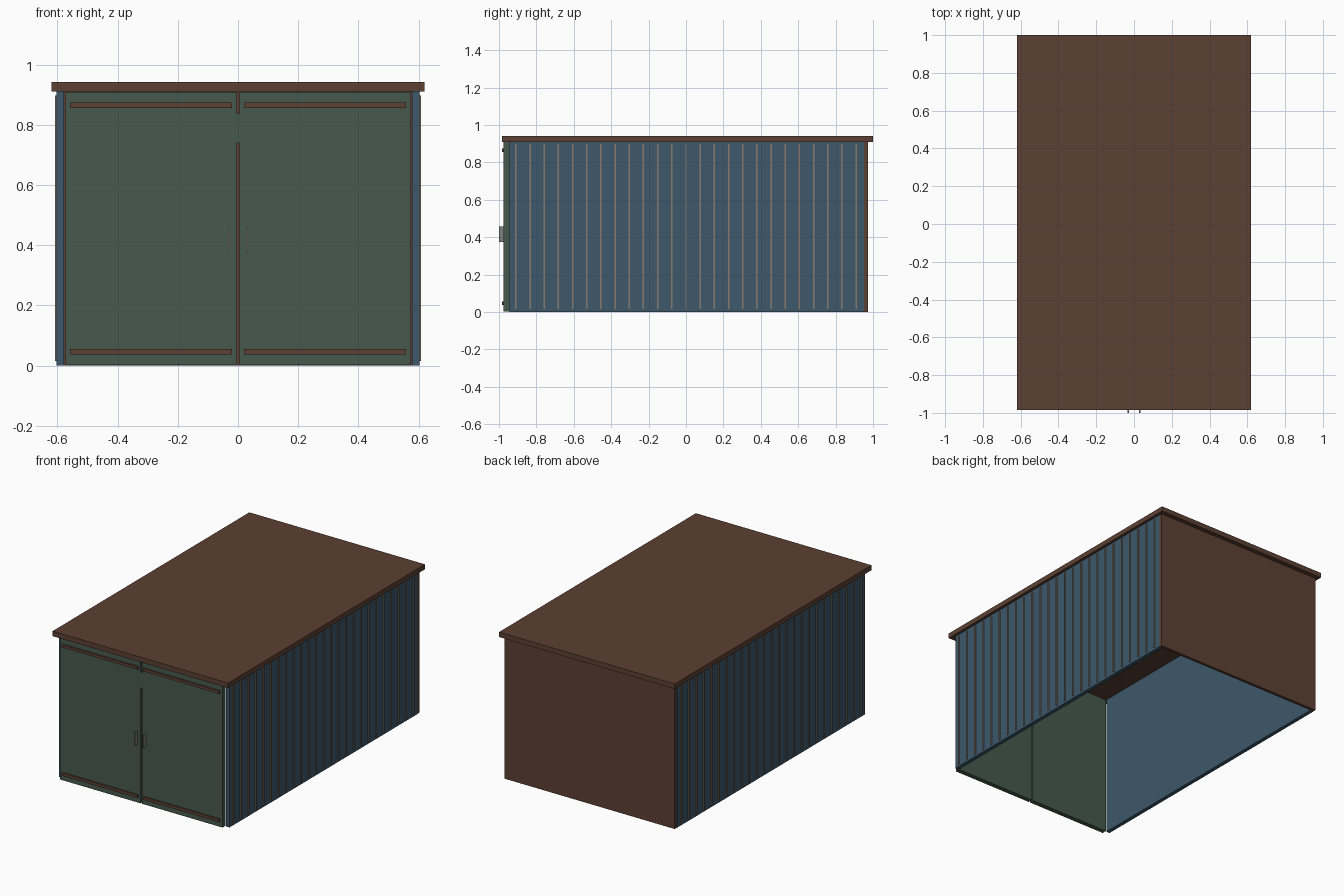
import bpy
import bmesh
from mathutils import Vector

cube = bpy.data.objects.get("Cube")
if cube:
    bpy.data.objects.remove(cube, do_unlink=True)


def srgb(code):
    vals = [int(code[i:i + 2], 16) / 255 for i in (0, 2, 4)]
    return [v / 12.92 if v < 0.04 else ((v + 0.055) / 1.055) ** 2.4 for v in vals] + [1]


def material(name, code):
    mat = bpy.data.materials.new(name)
    mat.use_nodes = True
    mat.diffuse_color = srgb(code)
    mat.node_tree.nodes["Principled BSDF"].inputs["Base Color"].default_value = srgb(code)
    return mat


brown = material("rust brown", "5C4033")
green = material("dull green", "465A4D")
blue = material("slate blue", "3D586B")
tan = material("warm grey", "8B7B6B")
grey = material("handle grey", "80807C")


def add_box(bm, x, y, z):
    """Add a box given its (min, max) range along each axis."""
    verts = bmesh.ops.create_cube(bm, size=1)["verts"]
    for v in verts:
        v.co = Vector([(a + b) / 2 + c * (b - a) for (a, b), c in zip((x, y, z), v.co)])


def build(name, mat, boxes):
    bm = bmesh.new()
    for b in boxes:
        add_box(bm, *b)
    mesh = bpy.data.meshes.new(name)
    bm.to_mesh(mesh)
    bm.free()
    mesh.materials.append(mat)
    obj = bpy.data.objects.new(name, mesh)
    bpy.context.collection.objects.link(obj)
    return obj


def span(side, a, b):
    """Mirror an x range to the chosen side."""
    return tuple(sorted((side * a, side * b)))


# Shell: overhanging roof and back panel, open underneath
build("roof", brown, [((-0.62, 0.62), (-0.985, 1.0), (0.91, 0.942))])
build("back_panel", brown, [((-0.6, 0.6), (0.953, 0.972), (0, 0.91))])

rib_count = 25
rib_step = 0.0758
for label, s in (("left", 1), ("right", -1)):
    # Side wall with evenly spaced upright ribs
    build(label + "_wall", blue, [(span(s, 0.577, 0.602), (-0.945, 0.953), (0, 0.91))])
    ribs = []
    for i in range(rib_count):
        y = (i - (rib_count - 1) / 2) * rib_step
        ribs.append((span(s, 0.6, 0.608), (y - 0.004, y + 0.004), (0.015, 0.897)))
    build(label + "_wall_ribs", tan, ribs)

    # Door leaf, leaving a narrow gap in the middle
    build(label + "_door", green, [(span(s, 0.005, 0.573), (-0.975, -0.945), (0.003, 0.908))])

    # Horizontal bars near the top and bottom of the door
    build(label + "_door_bars", brown,
          [(span(s, 0.02, 0.557), (-0.985, -0.975), (z - 0.009, z + 0.009))
           for z in (0.046, 0.865)])

    # Upright handle
    build(label + "_handle", grey, [(span(s, 0.027, 0.034), (-1.0, -0.975), (0.375, 0.457))])

# Short plate bridging the gap between the doors
build("door_latch_plate", green, [((-0.005, 0.005), (-0.975, -0.966), (0.74, 0.838))])
